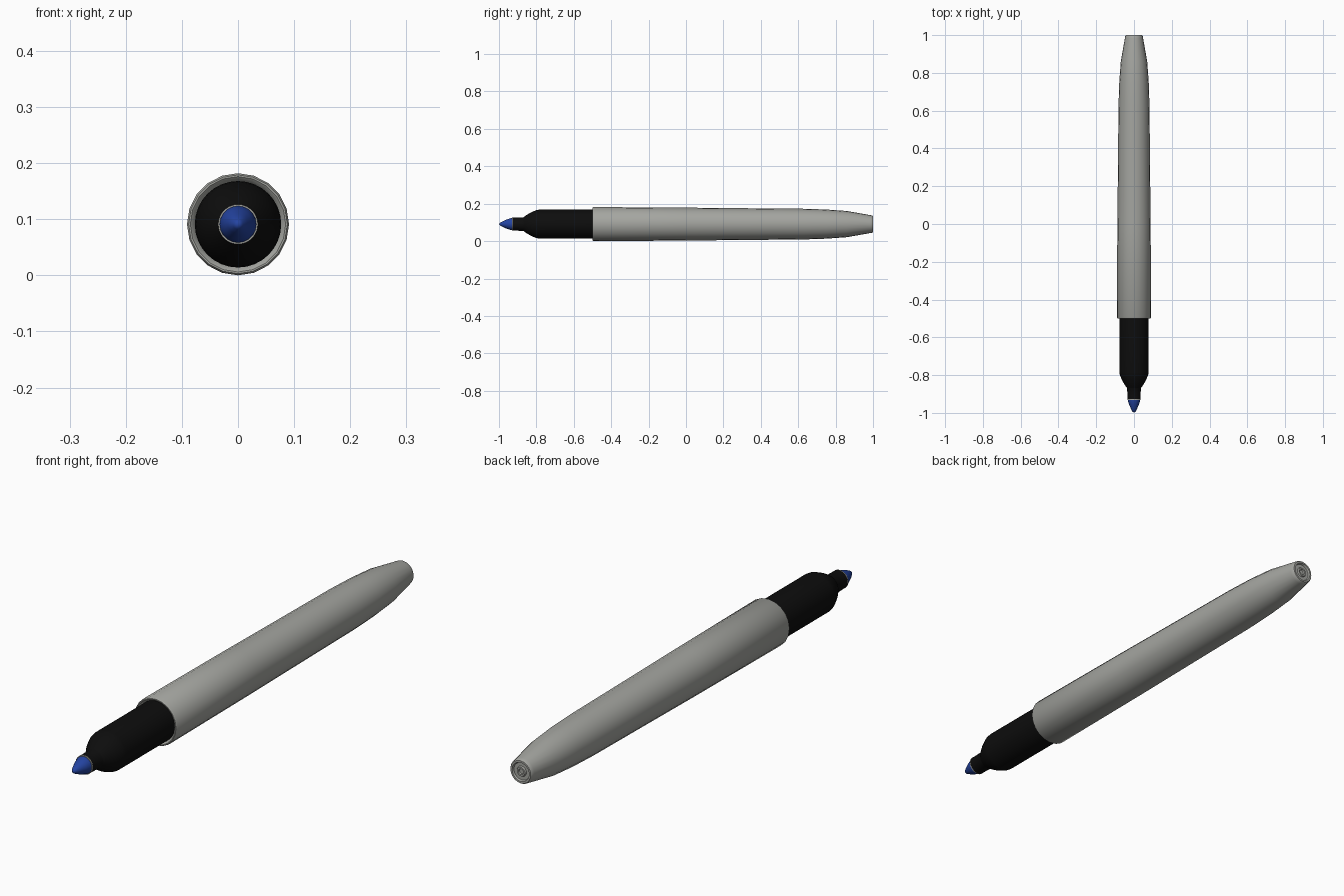
import bpy, bmesh, math

if "Cube" in bpy.data.objects:
    bpy.data.objects.remove(bpy.data.objects["Cube"])

CZ = 0.091  # height of the marker's axis


def material(name, rgb):
    m = bpy.data.materials.new(name)
    m.diffuse_color = (*rgb, 1)
    m.use_nodes = True
    m.node_tree.nodes["Principled BSDF"].inputs["Base Color"].default_value = m.diffuse_color
    return m


grey = material("grey_plastic", (0.37, 0.375, 0.35))
black = material("black_plastic", (0.004, 0.004, 0.004))
blue = material("blue_ink", (0.018, 0.058, 0.36))


def lathe(name, profile, sides, mat):
    """Turn a (y, radius) profile around the long axis."""
    bm = bmesh.new()
    rings = []
    for y, r in profile:
        if r == 0:
            rings.append([bm.verts.new((0, y, CZ))] * sides)
        else:
            angles = [2 * math.pi * i / sides for i in range(sides)]
            rings.append([bm.verts.new((r * math.sin(a), y, CZ + r * math.cos(a))) for a in angles])
    for a, b in zip(rings, rings[1:]):
        for i in range(sides):
            j = (i + 1) % sides
            bm.faces.new(list(dict.fromkeys((a[i], a[j], b[j], b[i]))))
    bmesh.ops.recalc_face_normals(bm, faces=bm.faces)
    me = bpy.data.meshes.new(name)
    bm.to_mesh(me)
    bm.free()
    me.materials.append(mat)
    ob = bpy.data.objects.new(name, me)
    bpy.context.collection.objects.link(ob)
    bpy.ops.object.select_all(action='DESELECT')
    ob.select_set(True)
    bpy.context.view_layer.objects.active = ob
    bpy.ops.object.shade_smooth_by_angle(angle=math.radians(35))
    return ob


# Barrel: open lip at the front, long taper, ringed recess in the end
lathe("barrel", [
    (-0.48, 0.074), (-0.495, 0.079), (-0.5, 0.085), (-0.5, 0.088), (-0.495, 0.091),
    (0.0, 0.088), (0.3, 0.085), (0.63, 0.082), (0.75, 0.078), (0.86, 0.070),
    (0.985, 0.048), (0.996, 0.046), (1.0, 0.043), (1.0, 0.036),
    (0.993, 0.033), (0.993, 0.020), (0.998, 0.017), (0.998, 0.011),
    (0.993, 0.009), (0.993, 0)], 20, grey)

# Grip section: straight sleeve, rounded shoulder, narrow neck
lathe("grip", [
    (-0.47, 0), (-0.47, 0.077), (-0.785, 0.077), (-0.80, 0.075), (-0.83, 0.062),
    (-0.855, 0.047), (-0.867, 0.038), (-0.87, 0.036), (-0.93, 0.035), (-0.93, 0.034)], 32, black)

# Thin grey face at the mouth of the neck
lathe("neck_rim", [(-0.925, 0.030), (-0.931, 0.032), (-0.931, 0.0355), (-0.927, 0.0355)], 32, grey)

# Felt tip
lathe("felt_tip", [
    (-0.925, 0), (-0.925, 0.033), (-0.935, 0.0325), (-0.955, 0.026), (-0.975, 0.0175),
    (-0.992, 0.009), (-1.0, 0)], 20, blue)
